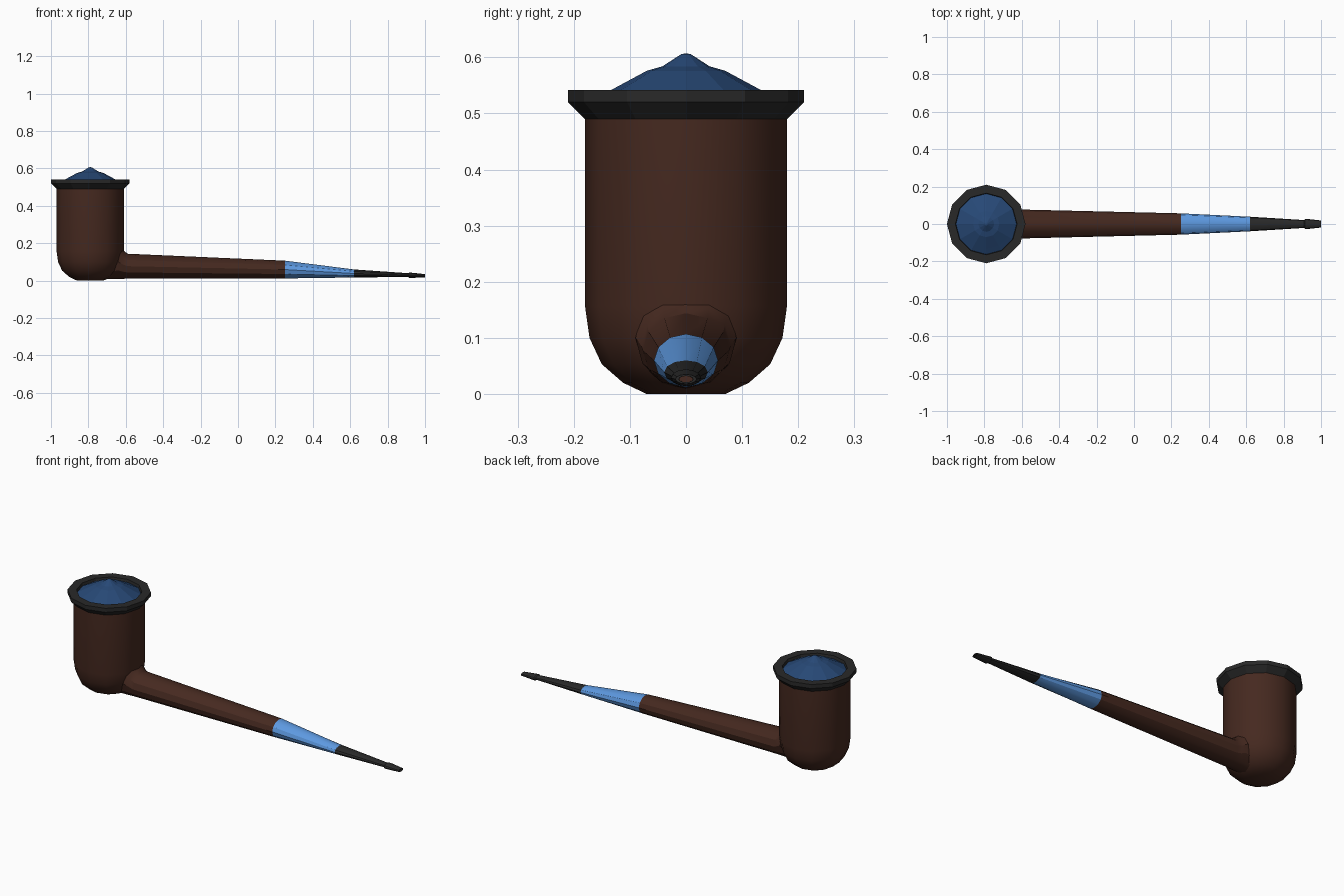
import bpy, bmesh, math

if "Cube" in bpy.data.objects:
    bpy.data.objects.remove(bpy.data.objects["Cube"])

SIDES = 12
BOWL_X = -0.79


def material(name, rgb):
    m = bpy.data.materials.new(name)
    m.diffuse_color = (*rgb, 1)
    m.use_nodes = True
    m.node_tree.nodes["Principled BSDF"].inputs["Base Color"].default_value = m.diffuse_color
    return m


WOOD = material("dark_wood", (0.06, 0.022, 0.014))
BLACK = material("black", (0.022, 0.022, 0.022))
BAND = material("light_blue", (0.11, 0.32, 0.75))
FILL = material("dark_blue", (0.02, 0.065, 0.18))


def loft(name, rings, mat, cap_start=False, cap_end=False, angle=30):
    """Bridge a list of vertex rings into one object."""
    bm = bmesh.new()
    loops = [[bm.verts.new(p) for p in ring] for ring in rings]
    for a, b in zip(loops, loops[1:]):
        for i in range(SIDES):
            j = (i + 1) % SIDES
            bm.faces.new((a[i], a[j], b[j], b[i]))
    if cap_start:
        bm.faces.new(loops[0][::-1])
    if cap_end:
        bm.faces.new(loops[-1])
    bmesh.ops.remove_doubles(bm, verts=bm.verts, dist=1e-5)
    me = bpy.data.meshes.new(name)
    bm.to_mesh(me)
    bm.free()
    me.materials.append(mat)
    ob = bpy.data.objects.new(name, me)
    bpy.context.collection.objects.link(ob)
    bpy.ops.object.select_all(action='DESELECT')
    ob.select_set(True)
    bpy.context.view_layer.objects.active = ob
    if angle:
        bpy.ops.object.shade_smooth_by_angle(angle=math.radians(angle))
    return ob


def upright(profile):
    """Rings around the bowl axis from (radius, z) pairs."""
    return [[(BOWL_X + r * math.cos(math.tau * i / SIDES),
              r * math.sin(math.tau * i / SIDES), z)
             for i in range(SIDES)] for r, z in profile]


def along(sections):
    """Elliptical rings along x from (x, half width, bottom, top)."""
    return [[(x, w * math.cos(math.tau * i / SIDES),
              (lo + hi) / 2 + (hi - lo) / 2 * math.sin(math.tau * i / SIDES))
             for i in range(SIDES)] for x, w, lo, hi in sections]


# Bowl with rounded base
loft("bowl", upright([(0.07, 0), (0.112, 0.02), (0.15, 0.053), (0.172, 0.1),
                      (0.18, 0.157), (0.18, 0.49)]), WOOD, cap_start=True, angle=35)

# Flared rim
loft("rim", upright([(0.178, 0.485), (0.18, 0.49), (0.21, 0.52), (0.21, 0.542),
                     (0.165, 0.542), (0.16, 0.515)]), BLACK, angle=0)

# Heaped filling
loft("filling", upright([(0.165, 0.525), (0.135, 0.541), (0.07, 0.576),
                         (0.042, 0.584), (0.008, 0.606), (0, 0.607)]), FILL, angle=0)

# Stem with a fillet where it meets the bowl
loft("stem", along([(-0.72, 0.08, 0.008, 0.15), (-0.64, 0.09, 0.01, 0.19),
                    (-0.615, 0.08, 0.01, 0.163), (-0.59, 0.077, 0.011, 0.144),
                    (0.25, 0.057, 0.012, 0.107)]), WOOD)

# Blue section
loft("stem_band", along([(0.25, 0.057, 0.012, 0.107), (0.62, 0.039, 0.017, 0.06)]), BAND)

# Mouthpiece with raised lip and bore
loft("mouthpiece", along([(0.62, 0.039, 0.017, 0.06), (0.91, 0.021, 0.02, 0.04),
                          (0.915, 0.027, 0.014, 0.044), (0.935, 0.026, 0.015, 0.042),
                          (1.0, 0.019, 0.018, 0.035), (1.0, 0.013, 0.021, 0.032),
                          (0.97, 0.012, 0.021, 0.032)]), BLACK)
loft("bore_end", along([(0.975, 0.0125, 0.021, 0.032), (0.972, 0.0125, 0.021, 0.032)]),
     WOOD, cap_start=True)
